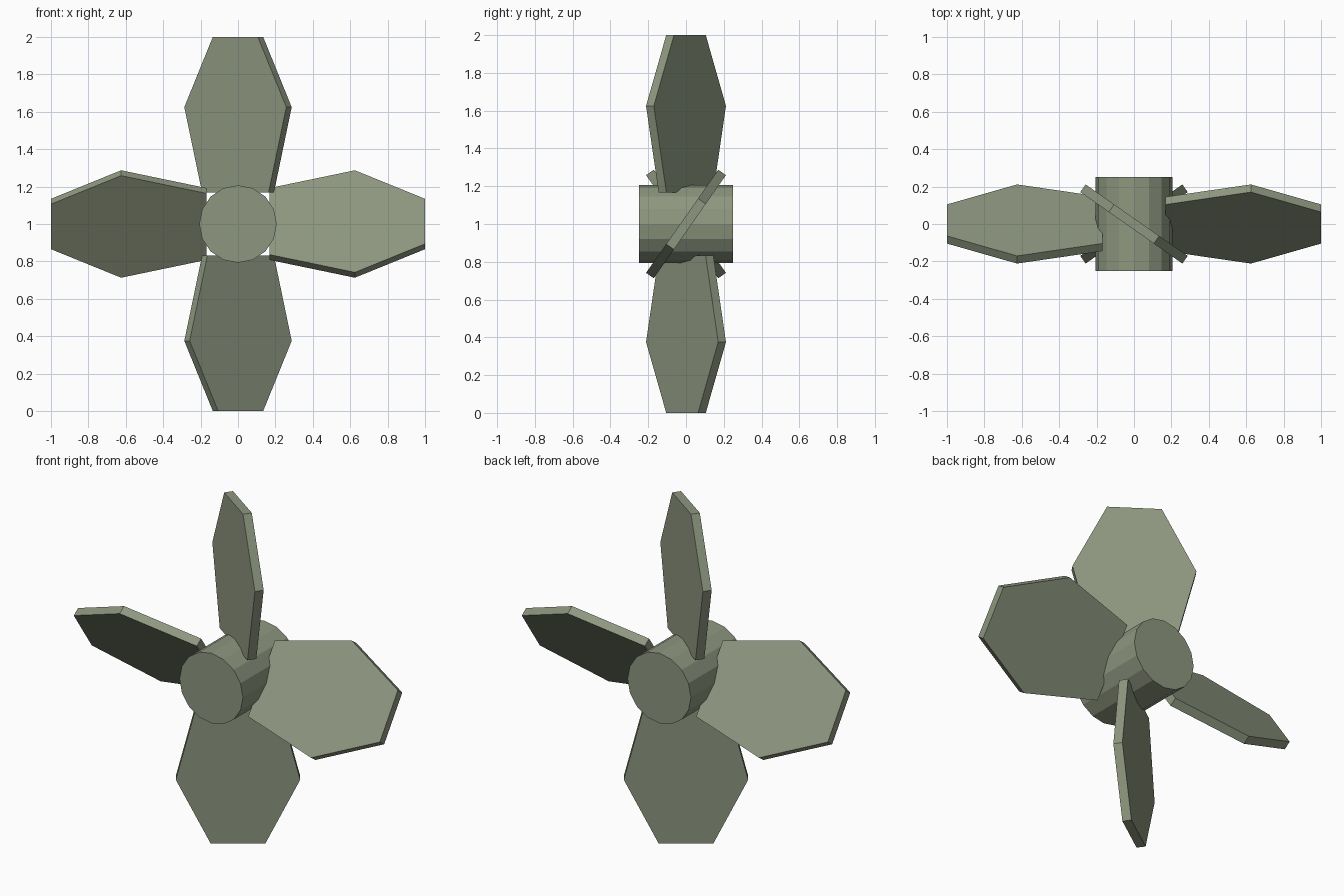
import bpy
import bmesh
import math
from mathutils import Matrix, Vector

cube = bpy.data.objects.get("Cube")
if cube:
    bpy.data.objects.remove(cube, do_unlink=True)

HUB_HEIGHT = 1.0
PITCH = math.radians(55)
THICKNESS = 0.05

paint = bpy.data.materials.new("grey_green_paint")
paint.use_nodes = True
colour = (0.27, 0.31, 0.215, 1)
paint.diffuse_color = colour
paint.node_tree.nodes["Principled BSDF"].inputs["Base Color"].default_value = colour


def add_object(name, bm):
    bmesh.ops.recalc_face_normals(bm, faces=bm.faces)
    mesh = bpy.data.meshes.new(name)
    bm.to_mesh(mesh)
    bm.free()
    mesh.materials.append(paint)
    obj = bpy.data.objects.new(name, mesh)
    obj.location.z = HUB_HEIGHT
    bpy.context.collection.objects.link(obj)
    return obj


# Hub: a faceted cylinder lying front to back
bm = bmesh.new()
bmesh.ops.create_cone(bm, cap_ends=True, segments=16, radius1=0.207,
                      radius2=0.207, depth=0.5,
                      matrix=Matrix.Rotation(math.pi / 2, 4, 'X'))
add_object("hub", bm)

# Blades: (distance from axis, half width), mirrored into a flat hexagon
half_outline = [(0.168, 0.217), (0.625, 0.333), (1.0, 0.147)]
outline = half_outline + [(r, -w) for r, w in reversed(half_outline)]

for i, name in enumerate(("left", "top", "right", "bottom")):
    bm = bmesh.new()
    face = bm.faces.new([bm.verts.new((r, w, -THICKNESS / 2)) for r, w in outline])
    extruded = bmesh.ops.extrude_face_region(bm, geom=[face])["geom"]
    bmesh.ops.translate(bm, vec=Vector((0, 0, THICKNESS)),
                        verts=[v for v in extruded if isinstance(v, bmesh.types.BMVert)])
    # Pitch around the blade's own length, then turn around the hub axis
    turn = Matrix.Rotation(-i * math.pi / 2, 4, 'Y')
    bm.transform(turn @ Matrix.Rotation(PITCH, 4, 'X'))
    add_object("blade_" + name, bm)
